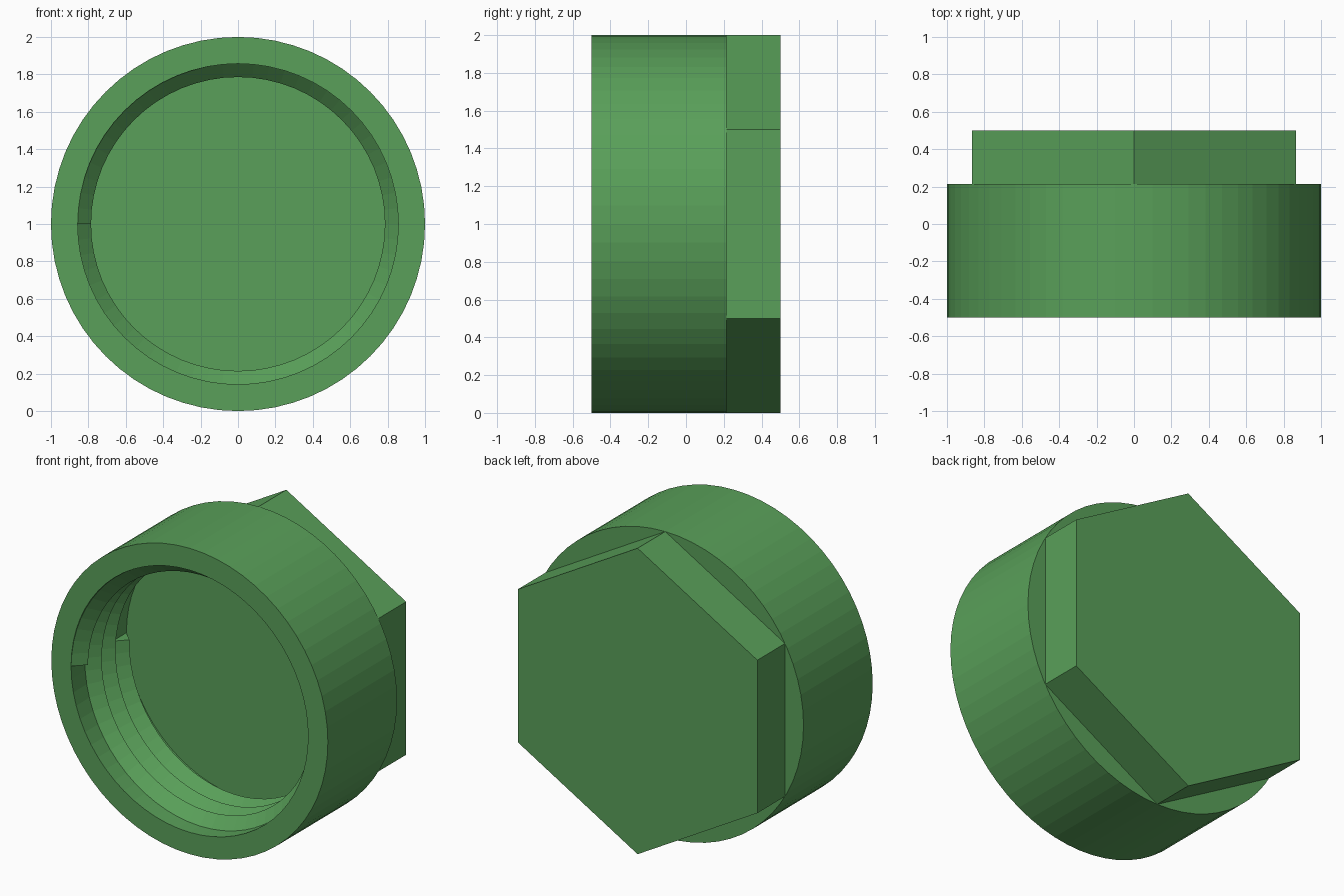
import bpy, bmesh
from math import sin, cos, pi
from mathutils import Matrix

if "Cube" in bpy.data.objects:
    bpy.data.objects.remove(bpy.data.objects["Cube"])

U = 1 / 7            # design unit: cap radius is 7 units
SEG = 64             # sides per turn
FRONT = -0.5

green = bpy.data.materials.new("green")
green.diffuse_color = (0.1, 0.35, 0.1, 1)
green.use_nodes = True
green.node_tree.nodes["Principled BSDF"].inputs["Base Color"].default_value = green.diffuse_color


def finish(bm, name):
    bmesh.ops.remove_doubles(bm, verts=bm.verts, dist=1e-5)
    bmesh.ops.recalc_face_normals(bm, faces=bm.faces)
    mesh = bpy.data.meshes.new(name)
    bm.to_mesh(mesh)
    bm.free()
    mesh.materials.append(green)
    obj = bpy.data.objects.new(name, mesh)
    bpy.context.collection.objects.link(obj)
    return obj


def sweep(bm, profile, steps, rise=0.0, closed=False):
    """Turn (radius, depth) points about the y axis, starting at the left and going over the top."""
    rings = []
    for i in range(steps + 1):
        a = 2 * pi * i / SEG
        rings.append([bm.verts.new((-r * cos(a), FRONT + d + rise * i / SEG, 1 + r * sin(a)))
                      for r, d in profile])
    n = len(profile)
    for p, q in zip(rings, rings[1:]):
        for j in range(n if closed else n - 1):
            k = (j + 1) % n
            bm.faces.new((p[j], p[k], q[k], q[j]))
    return rings


# round cap shell: wall with flat discs closing the recess floor and the back
bm = bmesh.new()
sweep(bm, [(6*U, 4*U), (6*U, 0), (7*U, 0), (7*U, 5*U)], SEG)
bmesh.ops.remove_doubles(bm, verts=bm.verts, dist=1e-5)
bmesh.ops.holes_fill(bm, edges=[e for e in bm.edges if e.is_boundary], sides=0)
finish(bm, "cap_shell")

# internal thread: three turns of a triangular ridge
bm = bmesh.new()
rings = sweep(bm, [(6*U, 0), (5.5*U, U/2), (6*U, U)], 3 * SEG, rise=U, closed=True)
bm.faces.new(rings[0])
bm.faces.new(rings[-1])
finish(bm, "inner_thread")

# hexagonal wrench head on the back, corner upward
bm = bmesh.new()
bmesh.ops.create_cone(bm, cap_ends=True, segments=6, radius1=1, radius2=1, depth=2*U)
top = max(bm.verts, key=lambda v: v.co.y)
spin = 0 if abs(top.co.x) < 1e-4 else pi / 6
bmesh.ops.transform(bm, verts=bm.verts,
                    matrix=Matrix.Translation((0, 0.5 - U, 1))
                    @ Matrix.Rotation(pi / 2, 4, 'X') @ Matrix.Rotation(spin, 4, 'Z'))
finish(bm, "hex_head")
